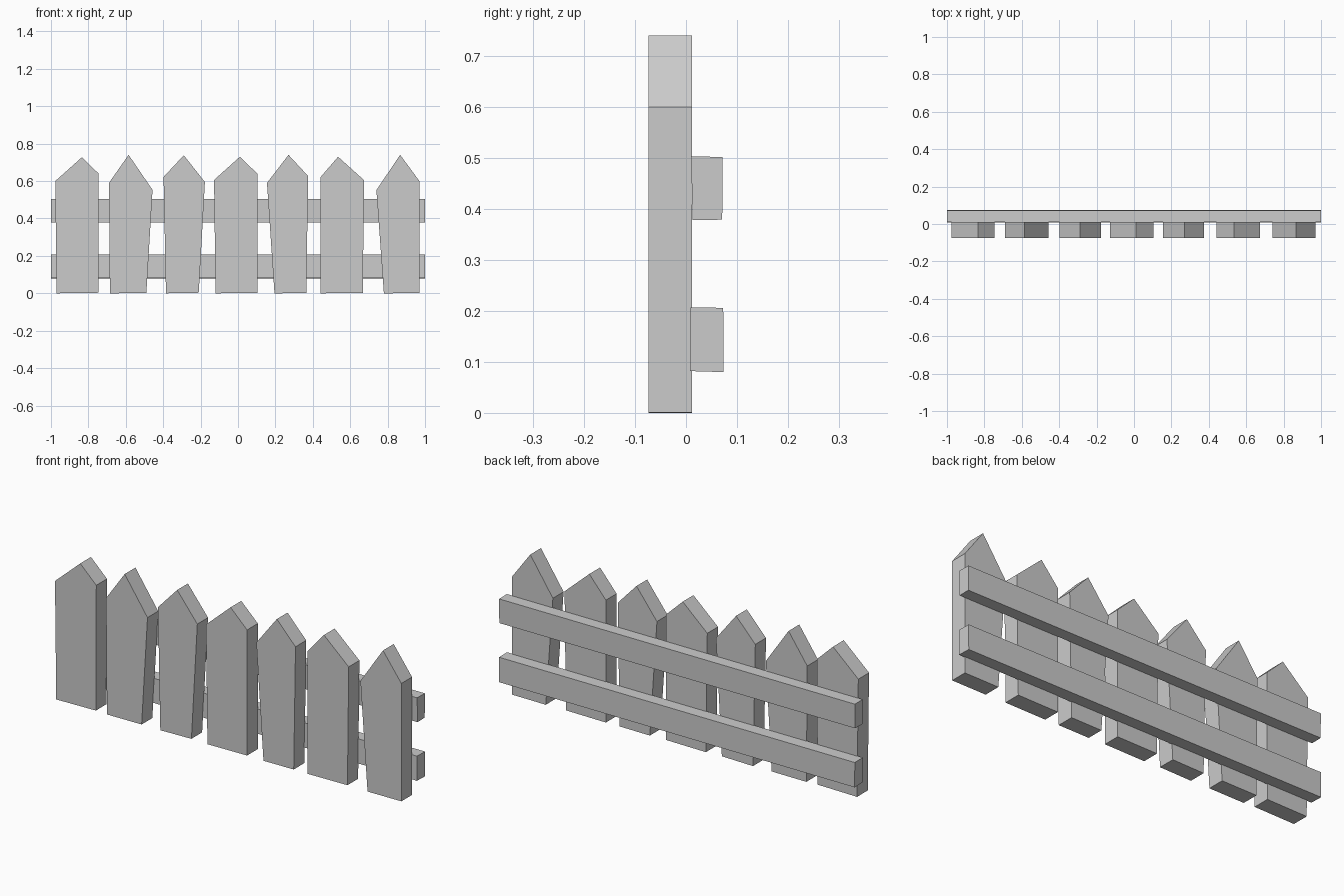
import bpy
import bmesh

if "Cube" in bpy.data.objects:
    bpy.data.objects.remove(bpy.data.objects["Cube"])


def prism(name, profile, offset):
    """Extrude a closed planar profile along an offset into a solid object."""
    bm = bmesh.new()
    face = bm.faces.new([bm.verts.new(p) for p in profile])
    extruded = bmesh.ops.extrude_face_region(bm, geom=[face], use_keep_orig=True)
    verts = [g for g in extruded["geom"] if isinstance(g, bmesh.types.BMVert)]
    bmesh.ops.translate(bm, verts=verts, vec=offset)
    bmesh.ops.recalc_face_normals(bm, faces=bm.faces)
    mesh = bpy.data.meshes.new(name)
    bm.to_mesh(mesh)
    bm.free()
    obj = bpy.data.objects.new(name, mesh)
    bpy.context.collection.objects.link(obj)
    return obj


# Pickets: hand-cut outlines in x, z
# (bottom left, bottom right, right shoulder, peak, left shoulder)
FRONT, BACK = -0.074, 0.012
pickets = [
    [(-.970, 0), (-.747, .003), (-.745, .640), (-.835, .727), (-.977, .600)],
    [(-.685, 0), (-.490, .001), (-.457, .553), (-.585, .740), (-.690, .590)],
    [(-.385, 0), (-.210, .003), (-.177, .595), (-.290, .738), (-.398, .622)],
    [(-.120, 0), (.103, .002), (.103, .640), (.010, .730), (-.128, .606)],
    [(.195, 0), (.365, .001), (.375, .627), (.270, .740), (.155, .590)],
    [(.442, 0), (.667, .002), (.674, .605), (.535, .730), (.442, .622)],
    [(.780, 0), (.970, .001), (.970, .600), (.867, .740), (.740, .552)],
]
for i, outline in enumerate(pickets, 1):
    prism(f"picket_{i}", [(x, FRONT, z) for x, z in outline], (0, BACK - FRONT, 0))

# Rails: slightly uneven cross-sections in y, z, running the full width
rails = {
    "upper_rail": [(.013, .378), (.071, .379), (.072, .502), (.010, .503)],
    "lower_rail": [(.008, .082), (.074, .080), (.073, .206), (.009, .207)],
}
for name, section in rails.items():
    prism(name, [(-1, y, z) for y, z in section], (2, 0, 0))
